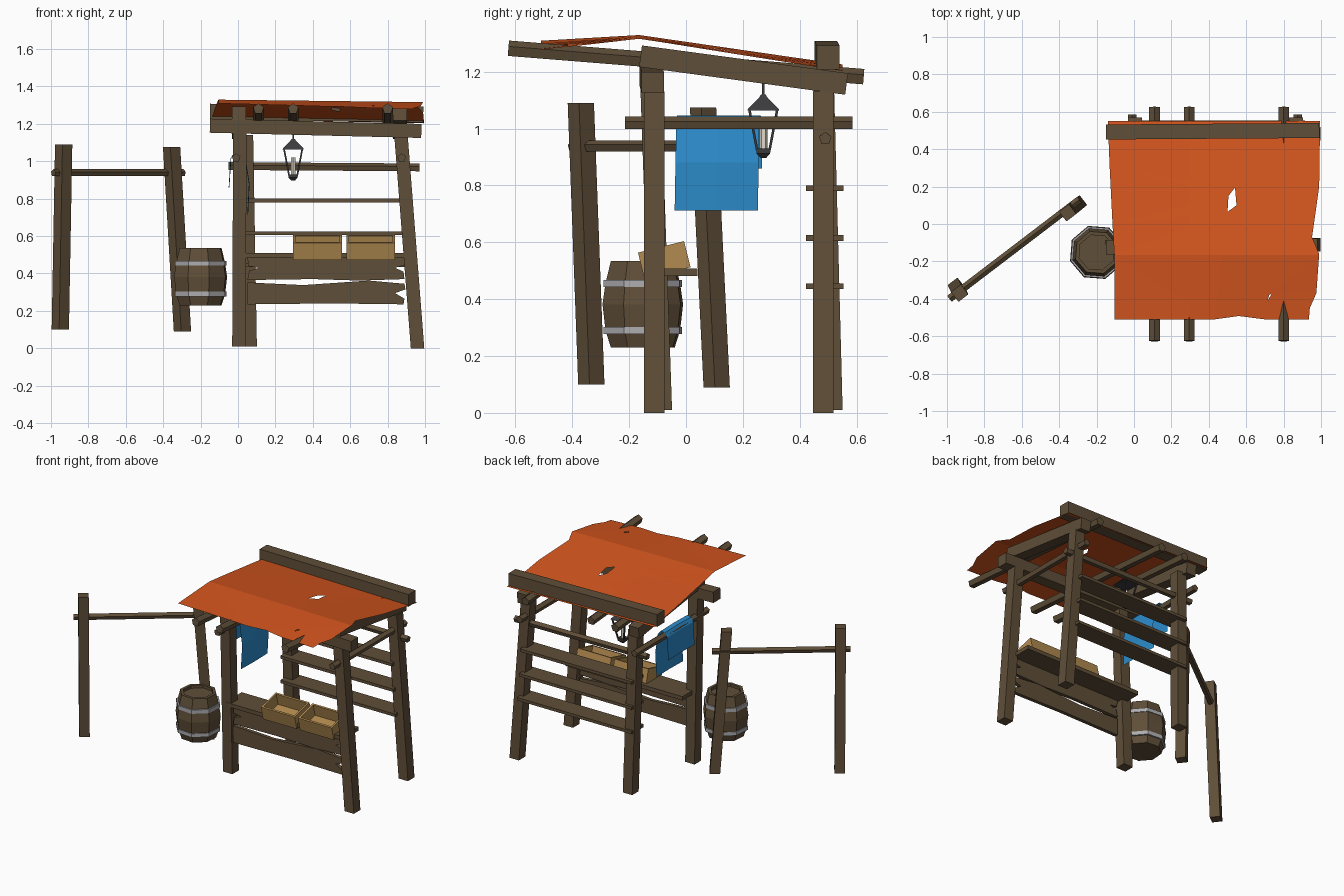
import bpy, bmesh, math
from mathutils import Vector, Matrix

if "Cube" in bpy.data.objects:
    bpy.data.objects.remove(bpy.data.objects["Cube"])


def material(name, rgb):
    m = bpy.data.materials.new(name)
    m.diffuse_color = (*rgb, 1)
    m.use_nodes = True
    m.node_tree.nodes["Principled BSDF"].inputs["Base Color"].default_value = m.diffuse_color
    return m


WOOD = material("wood", (0.115, 0.077, 0.04))
CRATE = material("pale_wood", (0.45, 0.26, 0.08))
ORANGE = material("orange_cloth", (0.65, 0.09, 0.013))
BLUE = material("blue_cloth", (0.025, 0.26, 0.6))
HOOP = material("hoop_metal", (0.42, 0.42, 0.44))
IRON = material("dark_iron", (0.045, 0.045, 0.05))
WAX = material("candle_wax", (0.75, 0.7, 0.6))


def finish(name, bm, mat, fix=True):
    if fix:
        bmesh.ops.recalc_face_normals(bm, faces=bm.faces[:])
    me = bpy.data.meshes.new(name)
    bm.to_mesh(me)
    bm.free()
    me.materials.append(mat)
    ob = bpy.data.objects.new(name, me)
    bpy.context.collection.objects.link(ob)
    return ob


def loft(bm, rings, caps=True):
    vs = [[bm.verts.new(p) for p in r] for r in rings]
    n = len(vs[0])
    for a, b in zip(vs, vs[1:]):
        for i in range(n):
            bm.faces.new((a[i], a[(i + 1) % n], b[(i + 1) % n], b[i]))
    if caps:
        bm.faces.new(vs[0][::-1])
        bm.faces.new(vs[-1])


def rect(w, h):
    return [(-w / 2, -h / 2), (w / 2, -h / 2), (w / 2, h / 2), (-w / 2, h / 2)]


def ngon(n, r, start=90):
    return [(r * math.cos(math.radians(start + 360 * i / n)),
             r * math.sin(math.radians(start + 360 * i / n))) for i in range(n)]


# Sweep a section from a to b; posts keep level ends, turned by 'turn' degrees
def bar(name, a, b, section, mat=WOOD, post=False, turn=0, bm=None):
    own = bm is None
    bm = bm or bmesh.new()
    a, b = Vector(a), Vector(b)
    if post:
        rot = Matrix.Rotation(math.radians(turn), 3, 'Z')
    else:
        rot = (b - a).to_track_quat('Z', 'Y').to_matrix()
    loft(bm, [[p + rot @ Vector((u, v, 0)) for u, v in section] for p in (a, b)])
    if own:
        finish(name, bm, mat)


def box(bm, lo, hi):
    c = (Vector(lo) + Vector(hi)) / 2
    s = Vector(hi) - Vector(lo)
    bmesh.ops.create_cube(bm, size=1, matrix=Matrix.Translation(c) @ Matrix.Diagonal((*s, 1)))


# Stall posts
SQ = rect(0.072, 0.072)
bar("front_left_post", (0.005, -0.085, 0.01), (0.01, -0.125, 1.16), SQ, post=True)
bar("front_right_post", (0.96, -0.112, 0), (0.872, -0.112, 1.13), SQ, post=True)
bar("back_left_post", (0.065, 0.515, 0.01), (0.045, 0.485, 1.14), SQ, post=True)
bar("back_right_post", (0.96, 0.483, 0), (0.872, 0.483, 1.13), SQ, post=True)

# Roof beams, rafters and side rails
bar("front_beam", (-0.15, -0.125, 1.19), (0.98, -0.117, 1.162), rect(0.078, 0.075))
bar("back_top_beam", (-0.15, 0.492, 1.265), (0.99, 0.5, 1.25), rect(0.08, 0.085))
for side, x in (("left", 0.005), ("right", 0.867)):
    bar(side + "_side_beam", (x, -0.16, 1.255), (x, 0.565, 1.157), rect(0.075, 0.076))
for i, x in enumerate((0.11, 0.295, 0.8)):
    bar(f"rafter_{i}", (x, -0.625, 1.28), (x, 0.625, 1.18), ngon(5, 0.03))
for side, x in (("left", -0.01), ("right", 0.875)):
    bar(side + "_rail", (x, -0.215, 1.018), (x, 0.585, 1.018), ngon(5, 0.024))

# Back pole and back shelves
bar("back_pole", (-0.05, 0.49, 0.972), (0.97, 0.49, 0.965), ngon(5, 0.023))
for i, (z, x1) in enumerate(((0.79, 0.89), (0.615, 0.9), (0.445, 0.915))):
    bar(f"back_shelf_{i}", (0.03, 0.488, z), (x1, 0.488, z), rect(0.132, 0.02))

# Counter and splintered front boards
bar("counter", (0.0, -0.05, 0.495), (0.9, -0.05, 0.495), rect(0.18, 0.027))
UPPER = [(0.05, 0.365), (0.4, 0.37), (0.65, 0.362), (0.89, 0.37), (0.885, 0.41), (0.84, 0.43), (0.89, 0.445),
         (0.89, 0.49), (0.5, 0.487), (0.05, 0.49), (0.055, 0.44), (0.11, 0.43), (0.06, 0.415)]
LOWER = [(0.05, 0.235), (0.5, 0.24), (0.885, 0.235), (0.89, 0.265), (0.84, 0.295), (0.895, 0.315), (0.89, 0.345),
         (0.7, 0.362), (0.35, 0.338), (0.05, 0.352)]
for name, prof in (("upper_front_board", UPPER), ("lower_front_board", LOWER)):
    bm = bmesh.new()
    loft(bm, [[(x, y, z) for x, z in prof] for y in (-0.125, -0.1)])
    finish(name, bm, WOOD)

# Open crates leaning on the counter
for i, cx in enumerate((0.425, 0.71)):
    bm = bmesh.new()
    w, d, h, t = 0.13, 0.0835, 0.095, 0.013
    box(bm, (-w, -d, 0), (w, d, t))
    for s in (-1, 1):
        box(bm, (-w, s * d - t * (s > 0), 0), (w, s * d + t * (s < 0), h))
        box(bm, (s * w - t * (s > 0), -d + t, 0), (s * w + t * (s < 0), d - t, h))
    ob = finish(f"crate_{i}", bm, CRATE)
    ob.location = (cx, -0.065, 0.492)
    ob.rotation_euler.x = math.radians(14)

# Torn roof cloth: outline with two holes, filled, creased, then shaped
OUT = [(-0.14, 0.55), (-0.13, 0.3), (-0.115, 0), (-0.105, -0.165), (-0.105, -0.51), (0.43, -0.51), (0.56, -0.492),
       (0.7, -0.51), (0.935, -0.51), (0.94, -0.45), (0.975, -0.37), (0.99, -0.16), (0.952, -0.07), (0.99, 0.2),
       (0.995, 0.55)]
HOLES = [[(0.5, 0.065), (0.505, 0.15), (0.54, 0.195), (0.548, 0.1)], [(0.715, -0.41), (0.722, -0.38), (0.738, -0.37)]]
bm = bmesh.new()
for loop in [OUT] + HOLES:
    vs = [bm.verts.new((x, y, 0)) for x, y in loop]
    for i in range(len(vs)):
        bm.edges.new((vs[i - 1], vs[i]))
bmesh.ops.triangle_fill(bm, edges=bm.edges[:], use_beauty=True, normal=(0, 0, 1))
for co, no in (((0, -0.165, 0), (0, 1, 0)), ((0, 0.2, 0), (0, 1, 0)), ((0.3, 0, 0), (1, 0, 0)), ((0.7, 0, 0), (1, 0, 0))):
    bmesh.ops.bisect_plane(bm, geom=bm.verts[:] + bm.edges[:] + bm.faces[:], plane_co=co, plane_no=no)
for v in bm.verts:
    x, y = v.co.x, v.co.y
    ridge = 1.328 - 0.012 * x
    if y < -0.165:
        v.co.z = ridge - (0.02 + 0.02 * max(x, 0)) * (-0.165 - y) / 0.345
    else:
        v.co.z = ridge - (0.105 + 0.008 * x) * (y + 0.165) / 0.715
finish("roof_cloth", bm, ORANGE)

# Blue cloth draped over the left rail
bm = bmesh.new()
DRAPE = [(-0.05, 0.86), (-0.04, 1.015), (-0.022, 1.044), (0.012, 1.046), (0.036, 1.02), (0.058, 0.88), (0.05, 0.712)]
rows = []
for i, (x, z) in enumerate(DRAPE):
    k = i / 6
    rows.append([bm.verts.new((x, -0.022 - 0.018 * k, z)), bm.verts.new((x + 0.004, 0.11, z)),
                 bm.verts.new((x, 0.268 - 0.015 * k, z))])
for a, b in zip(rows, rows[1:]):
    for j in (0, 1):
        bm.faces.new((a[j], a[j + 1], b[j + 1], b[j]))
finish("hanging_cloth", bm, BLUE)

# Lantern
LX, LY = 0.295, 0.272


def ring(n, r, z, start, x, y):
    return [(x + u, y + v, z) for u, v in ngon(n, r, start)]


bm = bmesh.new()
loft(bm, [ring(4, r, z, 45, LX, LY) for r, z in ((0.08, 1.063), (0.076, 1.07), (0.022, 1.108), (0.012, 1.12))])
loft(bm, [ring(4, r, z, 45, LX, LY) for r, z in ((0.014, 0.897), (0.034, 0.912), (0.036, 0.93))])
for sx in (-1, 1):
    for sy in (-1, 1):
        bar("", (LX + sx * 0.022, LY + sy * 0.022, 0.925), (LX + sx * 0.049, LY + sy * 0.049, 1.067), rect(0.009, 0.009),
            post=True, bm=bm)
bar("", (LX, LY, 1.115), (LX, LY, 1.2), rect(0.008, 0.008), post=True, bm=bm)
finish("lantern_frame", bm, IRON)
bar("lantern_candle", (LX, LY, 0.93), (LX, LY, 1.02), ngon(6, 0.014), WAX, post=True)

# Eight-sided barrel with sunken lid and two hoops
BX, BY = -0.2, -0.152
bm = bmesh.new()
STAVES = [(0.118, 0.23), (0.138, 0.29), (0.149, 0.382), (0.138, 0.455), (0.118, 0.535), (0.098, 0.535), (0.098, 0.515)]
loft(bm, [ring(8, r, z, 18, BX, BY) for r, z in STAVES])
finish("barrel", bm, WOOD)
for name, z in (("lower_hoop", 0.29), ("upper_hoop", 0.455)):
    bm = bmesh.new()
    loft(bm, [ring(8, r, z + dz, 18, BX, BY) for r, dz in
              ((0.128, -0.013), (0.145, -0.013), (0.145, 0.013), (0.128, 0.013), (0.128, -0.013))], caps=False)
    bmesh.ops.remove_doubles(bm, verts=bm.verts[:], dist=0.0001)
    finish(name, bm, HOOP)

# Hitching rail beside the stall
bar("left_rail_post", (-0.95, -0.333, 0.1), (-0.932, -0.37, 1.09), rect(0.066, 0.066), post=True, turn=37)
bar("right_rail_post", (-0.297, 0.108, 0.09), (-0.355, 0.06, 1.075), rect(0.066, 0.066), post=True, turn=37)
bar("hitching_rail", (-0.987, -0.4, 0.937), (-0.292, 0.13, 0.937), ngon(5, 0.021))
